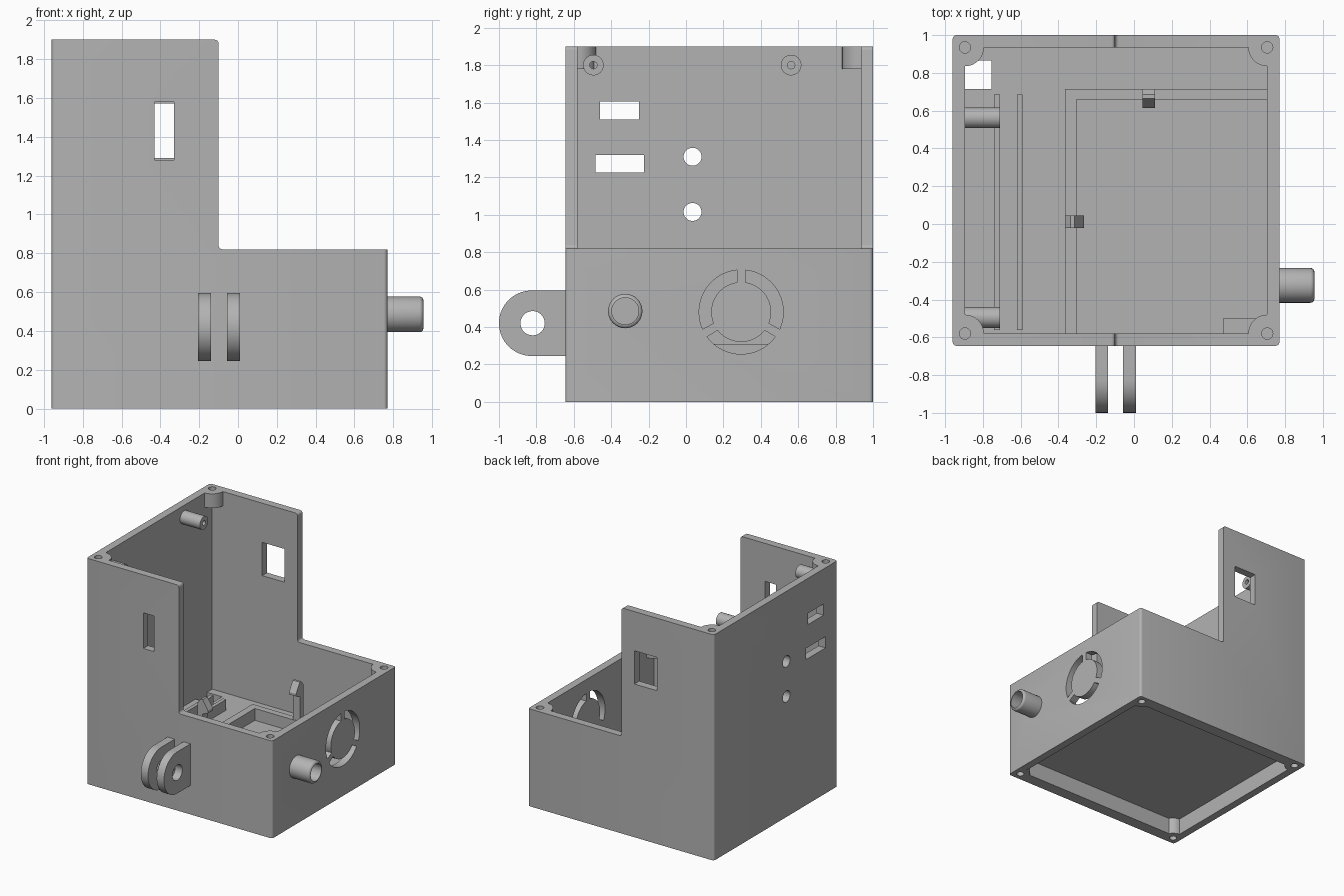
import bpy, bmesh
from math import sin, cos, pi, radians

if "Cube" in bpy.data.objects:
    bpy.data.objects.remove(bpy.data.objects["Cube"])

grey = bpy.data.materials.new("plain grey")
grey.use_nodes = True
grey.diffuse_color = (0.45, 0.45, 0.45, 1)
grey.node_tree.nodes["Principled BSDF"].inputs["Base Color"].default_value = (0.45, 0.45, 0.45, 1)

PLACE = {"x": lambda a, b, d: (d, a, b),
         "y": lambda a, b, d: (a, d, b),
         "z": lambda a, b, d: (a, b, d)}


def prism(name, pts, axis, lo, hi, bevel=0, pick=None):
    """Extrude a 2D outline along an axis, rounding the picked edges."""
    bm = bmesh.new()
    ends = [[bm.verts.new(PLACE[axis](a, b, d)) for a, b in pts] for d in (lo, hi)]
    bm.faces.new(ends[0])
    bm.faces.new(ends[1])
    n = len(pts)
    for i in range(n):
        j = (i + 1) % n
        bm.faces.new((ends[0][i], ends[0][j], ends[1][j], ends[1][i]))
    if bevel:
        edges = [e for e in bm.edges if pick(e.verts[0].co, e.verts[1].co)]
        bmesh.ops.bevel(bm, geom=edges, offset=bevel, segments=4, profile=0.5,
                        affect='EDGES')
    bmesh.ops.recalc_face_normals(bm, faces=bm.faces)
    mesh = bpy.data.meshes.new(name)
    bm.to_mesh(mesh)
    bm.free()
    ob = bpy.data.objects.new(name, mesh)
    bpy.context.collection.objects.link(ob)
    mesh.materials.append(grey)
    return ob


def rect(a0, a1, b0, b1):
    return [(a0, b0), (a1, b0), (a1, b1), (a0, b1)]


def arc(a, b, r, start=0, end=360, n=32):
    full = abs(end - start) == 360
    steps = n if full else n + 1
    angles = [radians(start + (end - start) * i / n) for i in range(steps)]
    return [(a + r * cos(t), b + r * sin(t)) for t in angles]


def cut(ob, cutters):
    for c in cutters:
        c.hide_render = True
        mod = ob.modifiers.new("cut", 'BOOLEAN')
        mod.operation, mod.solver, mod.object = 'DIFFERENCE', 'EXACT', c
        bpy.context.view_layer.objects.active = ob
        bpy.ops.object.modifier_apply(modifier=mod.name)
        bpy.data.objects.remove(c)


L, R, F, B = -0.96, 0.77, -0.645, 1.0      # outer walls
T = 0.065                                  # wall thickness
STEP, LOW, TOP, FLOOR = -0.10, 0.82, 1.9, 0.21
corners = [(x, y) for x in (L + T, R - T) for y in (F + T, B - T)]


def rounded(p, q):
    vertical = abs(p.z - q.z) > 0.1 and p.x not in (q.x + 1,) and abs(p.x - STEP) > 0.1
    step = abs(p.y - q.y) > 0.1 and abs(p.x - STEP) < 0.01
    return vertical or step


# Stepped case body
case = prism("case", [(L, 0), (R, 0), (R, LOW), (STEP, LOW), (STEP, TOP), (L, TOP)],
             "y", F, B, 0.02, rounded)

# Main cavity, leaving screw bosses in the corners
cavity = prism("cavity", rect(L + T, R - T, F + T, B - T), "z", FLOOR, 2.5)
cut(cavity, [prism("boss", arc(x, y, 0.1), "z", (TOP if x < 0 else LOW) - 0.12, 2.6)
             for x, y in corners])

# Underside recess with its own corner bosses
recess = prism("recess", rect(L + T, R - T, F + 0.1, B - 0.1), "z", -0.1, 0.14)
cut(recess, [prism("boss", arc(x, y, 0.08), "z", -0.2, 0.2) for x, y in corners])
cut(case, [cavity, recess])

# Screw holes, above and below
holes = []
for x, y in corners:
    rim = TOP if x < 0 else LOW
    holes.append(prism("hole", arc(x, y, 0.03, n=20), "z", rim - 0.1, rim + 0.1))
    holes.append(prism("hole", arc(x, y, 0.03, n=20), "z", -0.1, 0.12))
cut(case, holes)

# Wall openings and floor cable slot
cut(case, [
    prism("front_slot", rect(-0.43, -0.33, 1.28, 1.58), "y", F - 0.1, F + 0.1),
    prism("back_window", rect(-0.43, -0.22, 1.29, 1.57), "y", B - 0.1, B + 0.1),
    prism("side_slot", rect(-0.46, -0.25, 1.51, 1.605), "x", L - 0.1, L + 0.1),
    prism("side_slot", rect(-0.485, -0.225, 1.225, 1.32), "x", L - 0.1, L + 0.1),
    prism("side_hole", arc(0.035, 1.31, 0.048), "x", L - 0.1, L + 0.1),
    prism("side_hole", arc(0.035, 1.015, 0.048), "x", L - 0.1, L + 0.1),
    prism("tube_hole", arc(-0.325, 0.485, 0.072), "x", R - 0.1, R + 0.1),
    prism("cable_slot", rect(L + T, -0.755, 0.715, 0.865), "z", 0.1, 0.3),
])

# Ring-shaped vent of three arcs
vents = []
for mid in (30, 150, 270):
    outline = (arc(0.295, 0.48, 0.225, mid - 54, mid + 54, 20)
               + arc(0.295, 0.48, 0.16, mid + 52, mid - 52, 20))
    vents.append(prism("vent", outline, "x", R - 0.1, R + 0.1))
cut(case, vents)

# Side tube with a rounded lip
tube = prism("side_tube", arc(-0.325, 0.485, 0.092), "x", R - 0.01, 0.955, 0.02,
             lambda p, q: p.x > 0.9 and q.x > 0.9)
cut(tube, [prism("bore", arc(-0.325, 0.485, 0.072), "x", 0.7, 1.1)])

# Pair of hinge ears on the front
for i, x in enumerate((-0.205, -0.057)):
    outline = [(F + 0.01, 0.245), (F + 0.01, 0.595)] + arc(-0.825, 0.42, 0.175, 90, 270)
    ear = prism(f"hinge_ear_{i + 1}", outline, "x", x, x + 0.067)
    cut(ear, [prism("pin_hole", arc(-0.82, 0.42, 0.065), "x", x - 0.1, x + 0.2)])

# Standoffs on the tall side wall
for i, y in enumerate((-0.495, 0.562)):
    post = prism(f"standoff_{i + 1}", arc(y, 1.8, 0.055), "x", L + T - 0.01, -0.71)
    cut(post, [prism("pilot", arc(y, 1.8, 0.02, n=16), "x", -0.85, -0.6)])

# Board guide rails on the floor
for i, x in enumerate((-0.74, -0.62)):
    prism(f"guide_rail_{i + 1}", rect(x, x + 0.03, -0.56, 0.685), "z", FLOOR - 0.01, 0.3)

# Corner frame and corner block for the floor board
prism("board_frame", [(-0.365, F + T), (-0.305, F + T), (-0.305, 0.66), (R - T, 0.66),
                      (R - T, 0.715), (-0.365, 0.715)], "z", FLOOR - 0.01, 0.31)
prism("corner_block", rect(0.47, R - T, F + T, -0.5), "z", FLOOR - 0.01, 0.29)


# Snap clips with hooked heads
def clip_profile(back, inward):
    steps = [(0, FLOOR), (0, 0.6), (0.03, 0.64), (0.05, 0.64), (0.1, 0.56),
             (0.1, 0.54), (0.05, 0.52), (0.05, FLOOR)]
    return [(back + inward * d, z) for d, z in steps]


prism("back_clip", clip_profile(0.715, -1), "x", 0.045, 0.11)
prism("side_clip", clip_profile(-0.365, 1), "y", -0.02, 0.045)

# Smooth the round surfaces, keep edges sharp
bpy.ops.object.select_all(action='DESELECT')
for ob in bpy.context.collection.objects:
    if ob.type == 'MESH':
        ob.select_set(True)
bpy.context.view_layer.objects.active = case
bpy.ops.object.shade_smooth_by_angle(angle=radians(30))
